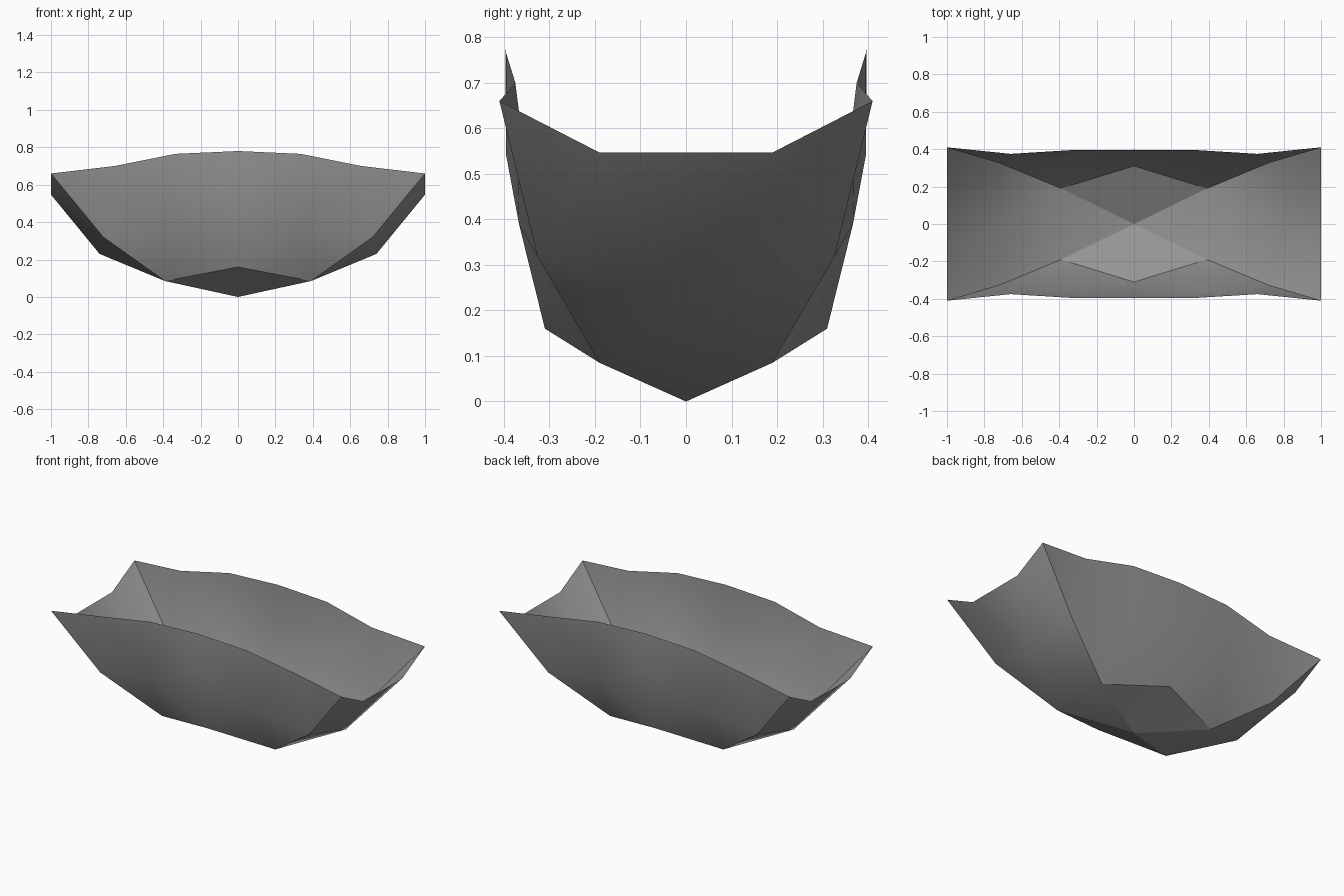
import bpy, bmesh, math
from mathutils import Vector

if "Cube" in bpy.data.objects:
    bpy.data.objects.remove(bpy.data.objects["Cube"])

# Points shared by the panels (positive x, positive y quarter)
KEEL = (0, 0, 0)
SEAM_LOW = (0.39, 0.19, 0.085)
SEAM_HIGH = (0.72, 0.327, 0.32)
CORNER = (1.0, 0.41, 0.66)

# Half of a long side: rows of a triangle from keel to rim
side_rows = [
    [KEEL],
    [SEAM_LOW, (0, 0.31, 0.16)],
    [SEAM_HIGH, (0.35, 0.367, 0.39), (0, 0.395, 0.54)],
    [CORNER, (0.66, 0.375, 0.70), (0.335, 0.395, 0.765), (0, 0.397, 0.78)],
]


def flip_y(p):
    return (p[0], -p[1], p[2])


# Whole end panel
end_rows = [
    [KEEL],
    [SEAM_LOW, flip_y(SEAM_LOW)],
    [SEAM_HIGH, (0.74, 0, 0.23), flip_y(SEAM_HIGH)],
    [CORNER, (1.0, 0.19, 0.547), (1.0, -0.19, 0.547), flip_y(CORNER)],
]

bm = bmesh.new()


def add_panel(rows, sx, sy):
    """Triangulate a three-step triangular panel, mirrored by sx and sy."""
    vs = [[bm.verts.new((p[0] * sx, p[1] * sy, p[2])) for p in r] for r in rows]
    for a, b in zip(vs, vs[1:]):
        tris = [(a[i], b[i], b[i + 1]) for i in range(len(a))]
        tris += [(a[i], b[i + 1], a[i + 1]) for i in range(len(a) - 1)]
        for t in tris:
            bm.faces.new(t)


for sx in (1, -1):
    add_panel(end_rows, sx, 1)
    for sy in (1, -1):
        add_panel(side_rows, sx, sy)

# Weld the panels and point every face outward
bmesh.ops.remove_doubles(bm, verts=bm.verts[:], dist=0.001)
bm.normal_update()
for f in bm.faces:
    if f.normal.dot(f.calc_center_median() - Vector((0, 0, 0.7))) < 0:
        f.normal_flip()

mesh = bpy.data.meshes.new("hull_shell")
bm.to_mesh(mesh)
bm.free()
hull = bpy.data.objects.new("hull_shell", mesh)
bpy.context.collection.objects.link(hull)

grey = bpy.data.materials.new("mid_grey")
grey.diffuse_color = (0.3, 0.3, 0.3, 1)
grey.use_nodes = True
grey.node_tree.nodes["Principled BSDF"].inputs["Base Color"].default_value = grey.diffuse_color
mesh.materials.append(grey)

bpy.context.view_layer.objects.active = hull
hull.select_set(True)
bpy.ops.object.shade_smooth_by_angle(angle=math.radians(30))
